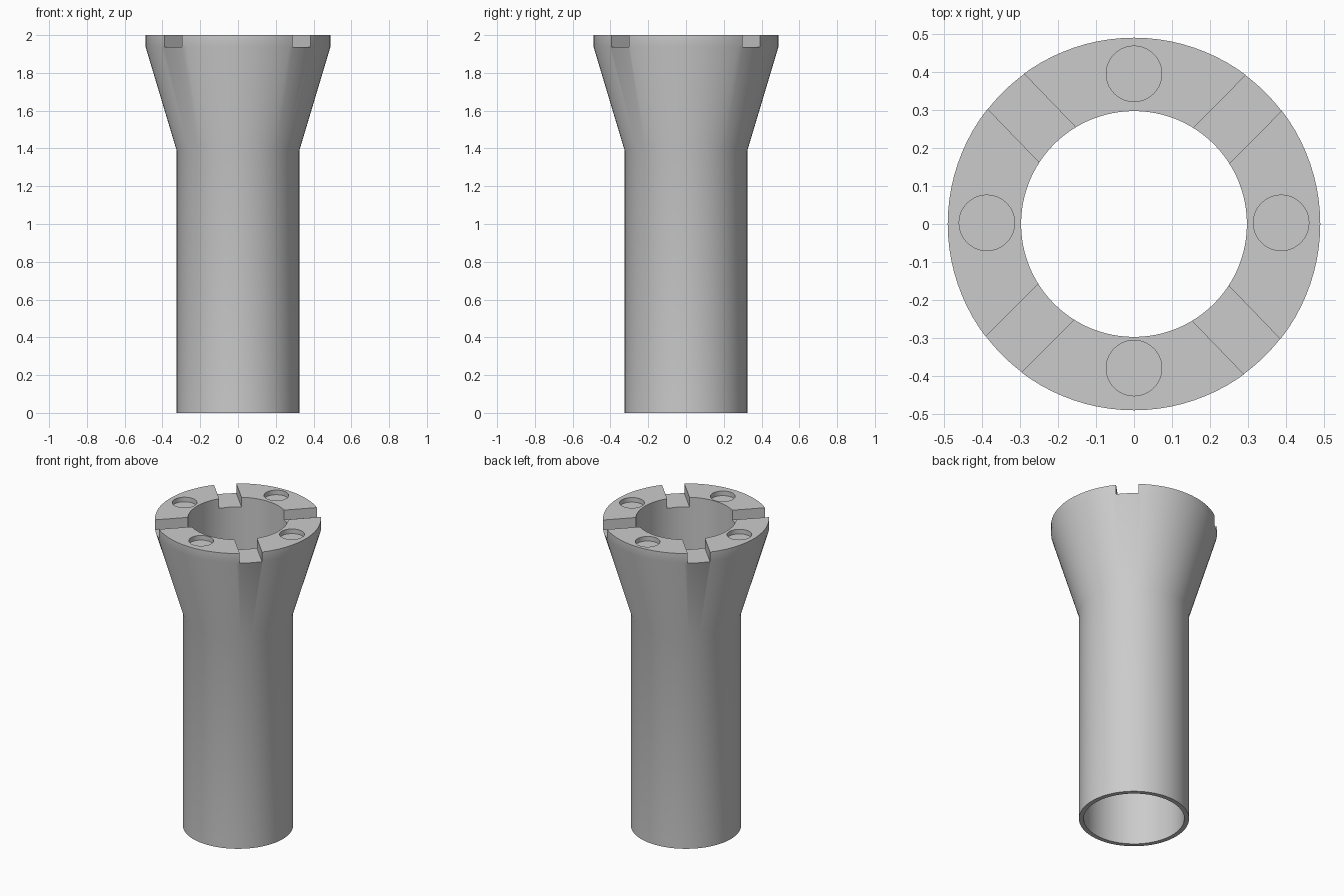
import bpy, bmesh
from math import radians, cos, sin, pi
from mathutils import Matrix

cube = bpy.data.objects.get("Cube")
if cube:
    bpy.data.objects.remove(cube, do_unlink=True)

SIDES = 96
TOP = 2.0

grey = bpy.data.materials.new("light_grey")
grey.use_nodes = True
colour = (0.6, 0.6, 0.6, 1)
grey.diffuse_color = colour
grey.node_tree.nodes["Principled BSDF"].inputs["Base Color"].default_value = colour


def make_object(name, bm):
    bmesh.ops.recalc_face_normals(bm, faces=bm.faces)
    mesh = bpy.data.meshes.new(name)
    bm.to_mesh(mesh)
    bm.free()
    mesh.materials.append(grey)
    obj = bpy.data.objects.new(name, mesh)
    bpy.context.collection.objects.link(obj)
    return obj


# Hollow tube with a flared head: closed wall profile (radius, height) turned round z
profile = [(0.297, 0), (0.325, 0), (0.325, 1.39), (0.49, 1.94), (0.49, TOP), (0.297, TOP)]
bm = bmesh.new()
rings = []
for i in range(SIDES):
    a = 2 * pi * i / SIDES
    rings.append([bm.verts.new((r * cos(a), r * sin(a), z)) for r, z in profile])
for i in range(SIDES):
    here, there = rings[i], rings[(i + 1) % SIDES]
    for j in range(len(profile)):
        k = (j + 1) % len(profile)
        bm.faces.new((here[j], there[j], there[k], here[k]))
body = make_object("flared_tube", bm)

# Cutters: four diagonal slots across the rim
bm = bmesh.new()
for angle in (45.3, 134, 225, 314):
    place = (Matrix.Rotation(radians(angle), 4, 'Z')
             @ Matrix.Translation((0.4, 0, 2.037))
             @ Matrix.Diagonal((0.4, 0.133, 0.2, 1)))
    bmesh.ops.create_cube(bm, size=1, matrix=place)
slots = make_object("slot_cutter", bm)

# Cutters: four shallow round recesses between the slots
bm = bmesh.new()
for x, y in ((0.387, 0.003), (-0.387, 0.003), (0, 0.395), (0, -0.379)):
    bmesh.ops.create_cone(bm, cap_ends=True, segments=48, radius1=0.073, radius2=0.073,
                          depth=0.2, matrix=Matrix.Translation((x, y, TOP + 0.07)))
recesses = make_object("recess_cutter", bm)

# Cut the head, then discard the cutters
bpy.context.view_layer.objects.active = body
for cutter in (slots, recesses):
    cutter.hide_render = True
    mod = body.modifiers.new("cut", 'BOOLEAN')
    mod.operation = 'DIFFERENCE'
    mod.solver = 'EXACT'
    mod.object = cutter
    bpy.ops.object.modifier_apply(modifier=mod.name)
    bpy.data.objects.remove(cutter, do_unlink=True)

# Smooth curved walls, crisp rims
bpy.ops.object.select_all(action='DESELECT')
body.select_set(True)
bpy.ops.object.shade_smooth_by_angle(angle=radians(30))
